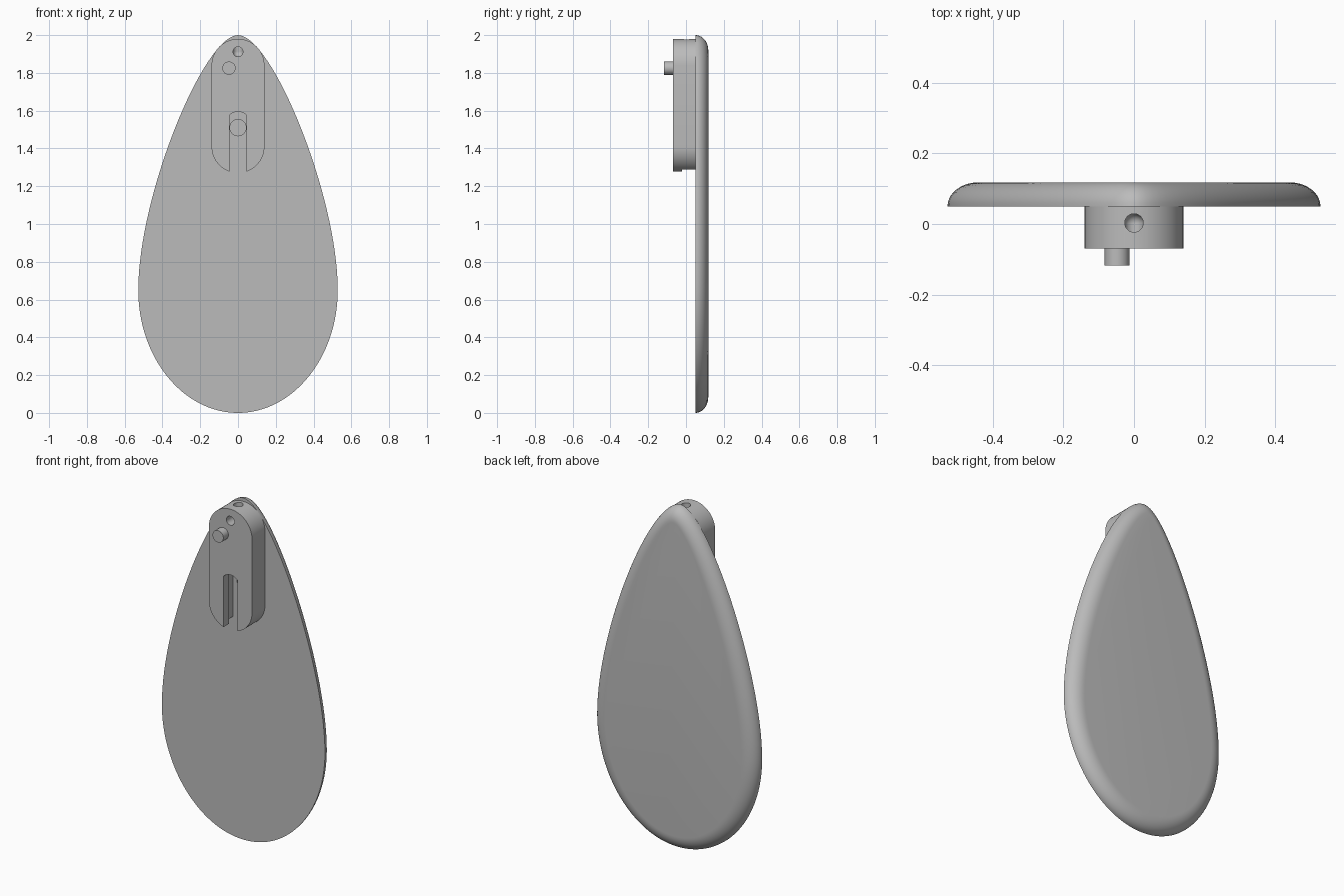
import bpy
import bmesh
import math
from mathutils import Vector
from mathutils.geometry import interpolate_bezier

if "Cube" in bpy.data.objects:
    bpy.data.objects.remove(bpy.data.objects["Cube"], do_unlink=True)

grey = bpy.data.materials.new("plain grey")
grey.use_nodes = True
color = (0.5, 0.5, 0.5, 1)
grey.diffuse_color = color
grey.node_tree.nodes["Principled BSDF"].inputs["Base Color"].default_value = color


def loft(name, rings):
    """Skin closed rings of points and cap both ends."""
    bm = bmesh.new()
    loops = [[bm.verts.new(p) for p in ring] for ring in rings]
    n = len(loops[0])
    for a, b in zip(loops, loops[1:]):
        for i in range(n):
            j = (i + 1) % n
            bm.faces.new((a[i], a[j], b[j], b[i]))
    bm.faces.new(loops[0])
    bm.faces.new(loops[-1])
    bmesh.ops.recalc_face_normals(bm, faces=bm.faces)
    mesh = bpy.data.meshes.new(name)
    bm.to_mesh(mesh)
    bm.free()
    obj = bpy.data.objects.new(name, mesh)
    bpy.context.collection.objects.link(obj)
    mesh.materials.append(grey)
    return obj


def extrude_y(name, outline, y0, y1):
    return loft(name, [[(x, y, z) for x, z in outline] for y in (y0, y1)])


def arc(cx, cz, r, start, end, steps=24):
    angles = [math.radians(start + (end - start) * i / steps) for i in range(steps + 1)]
    return [(cx + r * math.cos(a), cz + r * math.sin(a)) for a in angles]


def circle(cx, cz, r):
    return arc(cx, cz, r, 0, 360, 40)[:-1]


def cut(target, cutter):
    mod = target.modifiers.new(cutter.name, "BOOLEAN")
    mod.operation = "DIFFERENCE"
    mod.solver = "EXACT"
    mod.object = cutter
    bpy.context.view_layer.objects.active = target
    bpy.ops.object.modifier_apply(modifier=mod.name)
    bpy.data.objects.remove(cutter, do_unlink=True)


def smooth(obj):
    bpy.ops.object.select_all(action="DESELECT")
    obj.select_set(True)
    bpy.context.view_layer.objects.active = obj
    bpy.ops.object.shade_smooth_by_angle(angle=math.radians(30))


def teardrop(top, bottom, half, wide_z, top_handle, side_handle):
    """Mirrored drop outline in x, z from two curve segments."""
    def seg(*pts):
        return interpolate_bezier(*[Vector((x, z, 0)) for x, z in pts], 33)
    upper = seg((0, top), (top_handle, top), (half, wide_z + side_handle), (half, wide_z))
    lower = seg((half, wide_z), (half, wide_z - 0.55 * (wide_z - bottom)),
                (0.55 * half, bottom), (0, bottom))
    side = [(p.x, p.y) for p in upper + lower[1:]]
    return side + [(-x, z) for x, z in side[-2:0:-1]]


# Drop-shaped plate: flat front, edge rounded towards the back
outer = teardrop(2.0, 0.0, 0.528, 0.65, 0.18, 0.5)
inner = teardrop(1.92, 0.085, 0.44, 0.65, 0.11, 0.48)
front_y, depth, steps = 0.05, 0.068, 10
rings = []
for k in range(steps + 1):
    a = math.pi / 2 * k / steps
    t = 1 - math.cos(a)
    rings.append([(xo + (xi - xo) * t, front_y + depth * math.sin(a), zo + (zi - zo) * t)
                  for (xo, zo), (xi, zi) in zip(outer, inner)])
plate = loft("drop_plate", rings)
cut(plate, extrude_y("screw_recess", circle(0, 1.51, 0.043), 0.0, 0.07))
smooth(plate)

# Mounting block with round ends
block = extrude_y("mounting_block",
                  arc(0, 1.84, 0.14, 0, 180) + arc(0, 1.41, 0.14, 180, 360), -0.07, 0.05)

# Stepped slot: narrow in front, wider behind
for name, half, top, y0, y1 in (("narrow_slot", 0.045, 1.575, -0.2, 0.0),
                                ("wide_slot", 0.068, 1.575, -0.02, 0.1)):
    rise = 0.02
    r = (half * half + rise * rise) / (2 * rise)
    spread = math.degrees(math.asin(half / r))
    outline = arc(0, top + rise - r, r, 90 - spread, 90 + spread, 12)
    cut(block, extrude_y(name, outline + [(-half, 1.1), (half, 1.1)], y0, y1))

# Elbow channel from the top to the front
bend_y, bend_z, bore = 0.003, 1.912, 0.026
cut(block, extrude_y("front_bore", circle(0, bend_z, bore), -0.2, bend_y))
cut(block, loft("top_bore", [[(x, y, z) for x, y in circle(0, bend_y, bore)]
                             for z in (bend_z, 2.1)]))
bpy.ops.mesh.primitive_uv_sphere_add(segments=40, ring_count=20, radius=bore * 1.005,
                                     location=(0, bend_y, bend_z))
cut(block, bpy.context.object)
smooth(block)

# Small peg on the block's front
smooth(extrude_y("front_peg", circle(-0.048, 1.825, 0.035), -0.117, -0.06))
